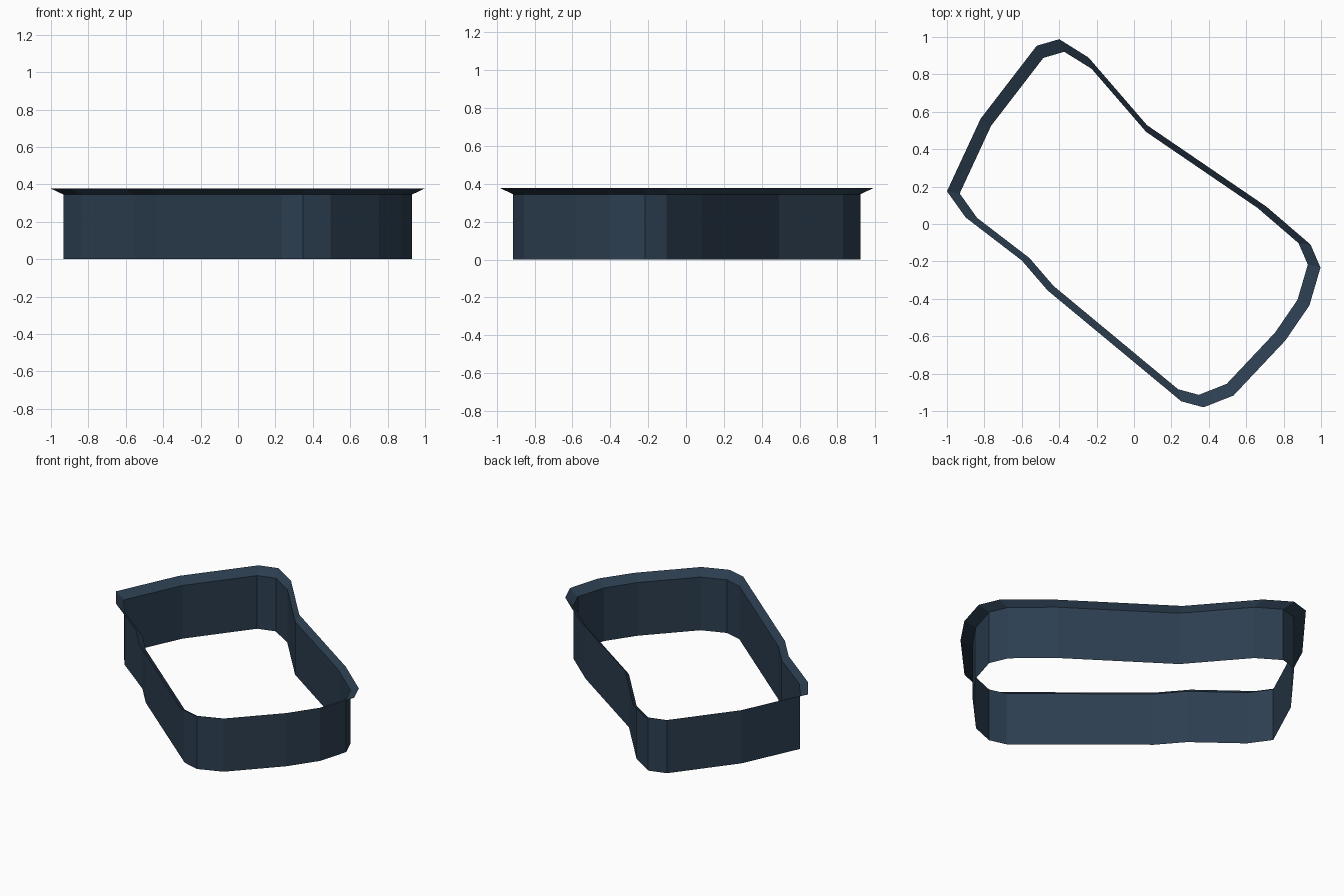
import bpy
import bmesh

if "Cube" in bpy.data.objects:
    bpy.data.objects.remove(bpy.data.objects["Cube"], do_unlink=True)

# Outline of the flared lip, counter-clockwise from the back corner
OUTLINE = [(-0.40, 0.988), (-0.52, 0.953), (-0.82, 0.563), (-1.0, 0.175),
           (-0.90, 0.035), (-0.60, -0.195), (-0.462, -0.355), (0.253, -0.948),
           (0.372, -0.98), (0.532, -0.917), (0.81, -0.622), (0.938, -0.435),
           (0.997, -0.233), (0.944, -0.11), (0.709, 0.092), (0.07, 0.528),
           (-0.243, 0.89)]
WALL_SCALE = 0.932
WALL_TOP = 0.345
LIP_TOP = 0.377

slate = bpy.data.materials.new("dark slate blue")
slate.use_nodes = True
colour = (0.025, 0.048, 0.08, 1.0)
slate.diffuse_color = colour
slate.node_tree.nodes["Principled BSDF"].inputs["Base Color"].default_value = colour


def band(name, lower, upper):
    """Open strip between two (scale, height) copies of the outline."""
    bm = bmesh.new()
    rings = [[bm.verts.new((x * s, y * s, z)) for x, y in OUTLINE]
             for s, z in (lower, upper)]
    low, high = rings
    for i in range(len(OUTLINE)):
        j = (i + 1) % len(OUTLINE)
        bm.faces.new((low[i], low[j], high[j], high[i]))
    mesh = bpy.data.meshes.new(name)
    bm.to_mesh(mesh)
    bm.free()
    mesh.materials.append(slate)
    obj = bpy.data.objects.new(name, mesh)
    bpy.context.collection.objects.link(obj)
    return obj


# Upright wall, open at top and bottom
band("wall", (WALL_SCALE, 0), (WALL_SCALE, WALL_TOP))
# Lip flaring outwards from the top of the wall
band("flared_lip", (WALL_SCALE, WALL_TOP), (1, LIP_TOP))
